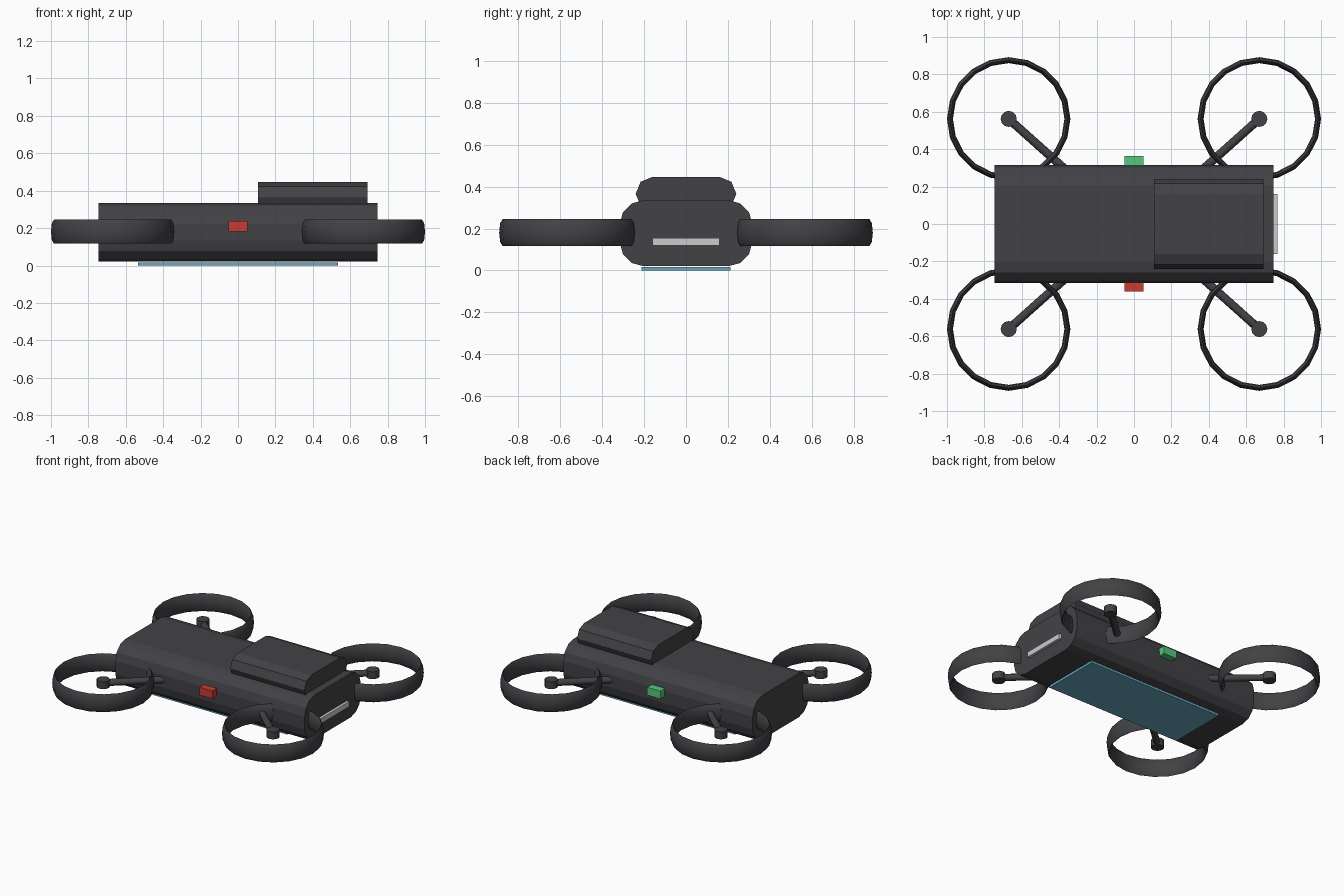
import bpy, bmesh, math
from mathutils import Vector

if "Cube" in bpy.data.objects:
    bpy.data.objects.remove(bpy.data.objects["Cube"])


def material(name, rgb):
    m = bpy.data.materials.new(name)
    m.diffuse_color = (*rgb, 1)
    m.use_nodes = True
    m.node_tree.nodes["Principled BSDF"].inputs["Base Color"].default_value = m.diffuse_color
    return m


DARK = material("dark grey", (0.055, 0.055, 0.061))
RED = material("red", (0.58, 0.045, 0.032))
GREEN = material("green", (0.09, 0.58, 0.2))
WHITE = material("light grey", (0.6, 0.6, 0.6))
BLUE = material("pale blue", (0.14, 0.39, 0.52))


def finish(name, bm, mat, smooth=False):
    bmesh.ops.recalc_face_normals(bm, faces=bm.faces)
    me = bpy.data.meshes.new(name)
    bm.to_mesh(me)
    bm.free()
    me.materials.append(mat)
    ob = bpy.data.objects.new(name, me)
    bpy.context.collection.objects.link(ob)
    if smooth:
        bpy.context.view_layer.objects.active = ob
        ob.select_set(True)
        bpy.ops.object.shade_smooth_by_angle(angle=math.radians(50))
        ob.select_set(False)
    return ob


def box(name, lo, hi, mat):
    bm = bmesh.new()
    bmesh.ops.create_cube(bm, size=1)
    for v in bm.verts:
        v.co = Vector([(a + b) / 2 + c * (b - a) for a, b, c in zip(lo, hi, v.co)])
    return finish(name, bm, mat)


def rounded_bar(name, x0, x1, half_y, z0, z1, r, seg, mat):
    """Rounded rectangle in y-z, extruded along x."""
    pts = []
    cz, hz = (z0 + z1) / 2, (z1 - z0) / 2
    for k, (sy, sz) in enumerate([(1, 1), (-1, 1), (-1, -1), (1, -1)]):
        for i in range(seg + 1):
            a = math.pi / 2 * (k + i / seg)
            pts.append((sy * (half_y - r) + r * math.cos(a),
                        cz + sz * (hz - r) + r * math.sin(a)))
    bm = bmesh.new()
    face = bm.faces.new([bm.verts.new((x0, y, z)) for y, z in pts])
    ext = bmesh.ops.extrude_face_region(bm, geom=[face], use_keep_orig=True)
    verts = [g for g in ext["geom"] if isinstance(g, bmesh.types.BMVert)]
    bmesh.ops.translate(bm, verts=verts, vec=(x1 - x0, 0, 0))
    bmesh.ops.remove_doubles(bm, verts=bm.verts, dist=1e-5)
    return finish(name, bm, mat)


def rod(name, a, b, r, sides, mat):
    a, b = Vector(a), Vector(b)
    bm = bmesh.new()
    bmesh.ops.create_cone(bm, cap_ends=True, segments=sides, radius1=r, radius2=r,
                          depth=(b - a).length)
    rot = Vector((0, 0, 1)).rotation_difference(b - a).to_matrix()
    for v in bm.verts:
        v.co = rot @ v.co + (a + b) / 2
    return finish(name, bm, mat, True)


def guard_ring(name, c, r_mid, thick, height, mat, sides=20, minor=8):
    """Tall, thin ring with an oval cross-section."""
    bm = bmesh.new()
    loops = []
    for i in range(sides):
        a = 2 * math.pi * i / sides
        loop = []
        for j in range(minor):
            t = 2 * math.pi * j / minor
            r = r_mid + thick / 2 * math.cos(t)
            loop.append(bm.verts.new((c[0] + r * math.cos(a), c[1] + r * math.sin(a),
                                      c[2] + height / 2 * math.sin(t))))
        loops.append(loop)
    for i in range(sides):
        p, q = loops[i], loops[(i + 1) % sides]
        for j in range(minor):
            k = (j + 1) % minor
            bm.faces.new((p[j], q[j], q[k], p[k]))
    return finish(name, bm, mat, True)


# Main hull and raised pod
rounded_bar("body", -0.747, 0.747, 0.316, 0.021, 0.335, 0.112, 3, DARK)
rounded_bar("top_pod", 0.107, 0.692, 0.24, 0.285, 0.447, 0.08, 2, DARK)

# Four rotor units: guard ring, motor hub and arm
for sx, side in ((-1, "left"), (1, "right")):
    for sy, end in ((-1, "front"), (1, "back")):
        x, y, z = sx * 0.67, sy * 0.562, 0.181
        tag = f"{end}_{side}"
        guard_ring("guard_ring_" + tag, (x, y, z), 0.314, 0.032, 0.128, DARK)
        rod("motor_" + tag, (x, y, z - 0.026), (x, y, z + 0.026), 0.043, 12, DARK)
        rod("arm_" + tag, (x, y, z), (sx * 0.36, sy * 0.285, z), 0.023, 10, DARK)

# Side lamps, end light strip and belly panel
box("red_lamp", (-0.052, -0.361, 0.182), (0.052, -0.30, 0.238), RED)
box("green_lamp", (-0.052, 0.30, 0.182), (0.052, 0.363, 0.238), GREEN)
box("light_strip", (0.73, -0.16, 0.119), (0.766, 0.16, 0.156), WHITE)
box("belly_panel", (-0.535, -0.212, 0.0), (0.535, 0.212, 0.016), BLUE)
